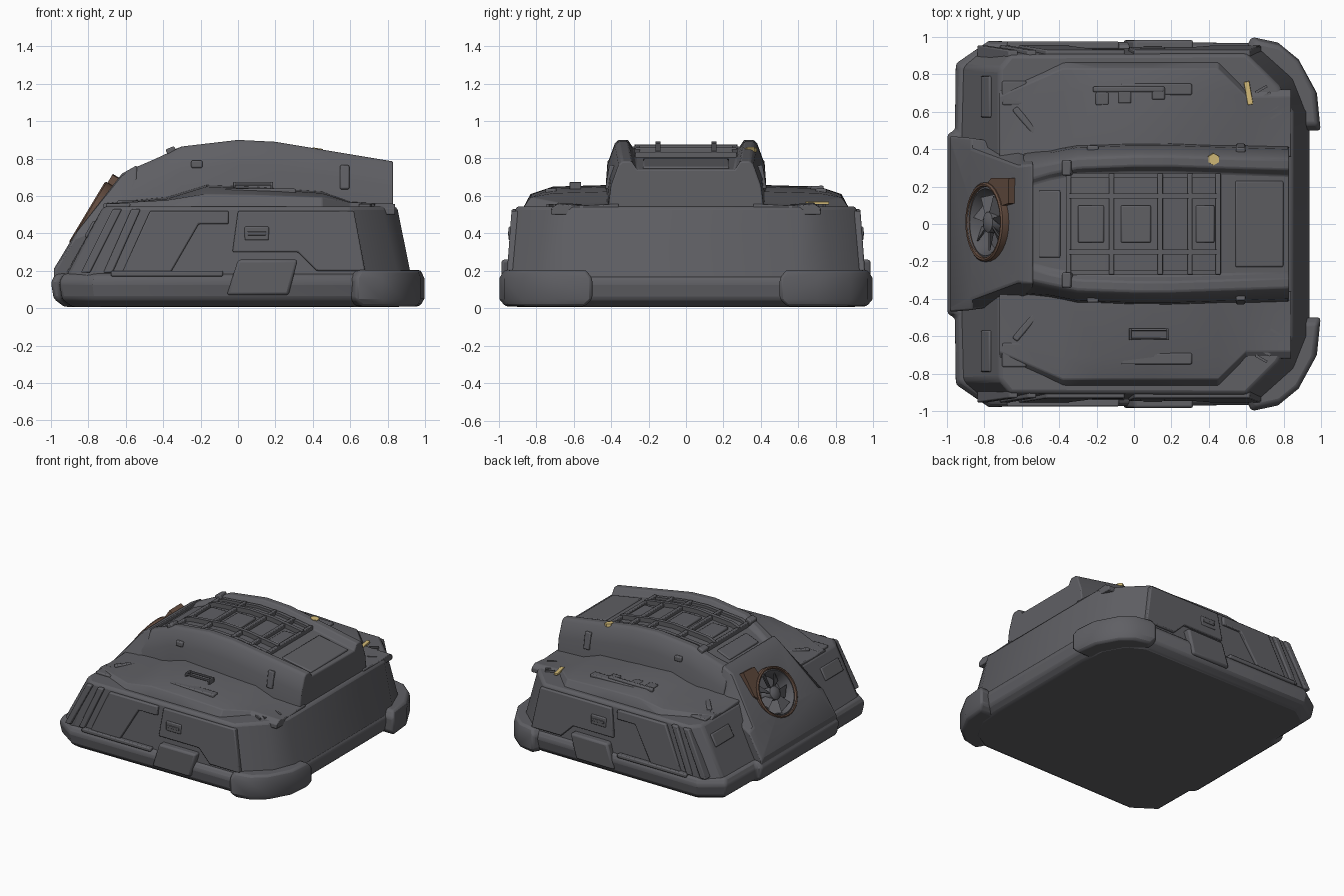
import bpy, bmesh, math
from mathutils import Matrix, Vector

if "Cube" in bpy.data.objects:
    bpy.data.objects.remove(bpy.data.objects["Cube"])


def material(name, rgb):
    m = bpy.data.materials.new(name)
    m.diffuse_color = (*rgb, 1)
    m.use_nodes = True
    m.node_tree.nodes["Principled BSDF"].inputs["Base Color"].default_value = m.diffuse_color
    return m


GREY = material("dark grey armour", (0.115, 0.115, 0.127))
BROWN = material("rust brown", (0.13, 0.075, 0.052))
YELLOW = material("pale yellow", (0.66, 0.50, 0.19))


def finish(name, bm, mat, bevel=0.0, matrix=None):
    bmesh.ops.recalc_face_normals(bm, faces=bm.faces)
    me = bpy.data.meshes.new(name)
    bm.to_mesh(me)
    bm.free()
    me.materials.append(mat)
    ob = bpy.data.objects.new(name, me)
    bpy.context.collection.objects.link(ob)
    if matrix:
        ob.matrix_world = matrix
    if bevel:
        b = ob.modifiers.new("bevel", 'BEVEL')
        b.width, b.segments, b.limit_method = bevel, 2, 'ANGLE'
        b.angle_limit = math.radians(35)
    return ob


def loft(name, rings, mat=GREY, bevel=0.0, matrix=None):
    """Closed skin through rings of equal point count."""
    bm = bmesh.new()
    vs = [[bm.verts.new(p) for p in r] for r in rings]
    n = len(rings[0])
    for a, b in zip(vs, vs[1:]):
        for i in range(n):
            bm.faces.new((a[i], a[(i + 1) % n], b[(i + 1) % n], b[i]))
    bm.faces.new(vs[0])
    bm.faces.new(vs[-1])
    return finish(name, bm, mat, bevel, matrix)


def box(name, c, s, mat=GREY, bevel=0.008, rot=None):
    bm = bmesh.new()
    bmesh.ops.create_cube(bm, size=1)
    bmesh.ops.scale(bm, vec=s, verts=bm.verts)
    m = Matrix.Translation(c)
    if rot:
        m = m @ Matrix.Rotation(math.radians(rot[0]), 4, rot[1])
    return finish(name, bm, mat, bevel, m)


def mirror_outline(half):
    return half + [(x, -y) for x, y in reversed(half)]


def lerp_table(table, x, col):
    for a, b in zip(table, table[1:]):
        if a[0] <= x <= b[0]:
            t = (x - a[0]) / (b[0] - a[0])
            return a[col] + t * (b[col] - a[col])


# Skid base
half = [(0.94, 0.5), (0.93, 0.68), (0.82, 0.88), (0.65, 0.97), (-0.78, 0.98),
        (-0.955, 0.86), (-0.96, 0.5), (-1.0, 0.48)]
outline = mirror_outline(half)
loft("skid_base", [[(x * k, y * k, z) for x, y in outline]
                   for k, z in ((0.93, 0.008), (0.985, 0.05), (1, 0.14), (0.975, 0.185))], bevel=0.015)

# Main hull with sloping walls
low = mirror_outline([(0.93, 0.6), (0.86, 0.78), (0.68, 0.94), (-0.8, 0.945), (-0.93, 0.84), (-0.94, 0.45)])
high = mirror_outline([(0.85, 0.6), (0.77, 0.74), (0.6, 0.91), (-0.66, 0.905), (-0.72, 0.83), (-0.72, 0.45)])
hull = loft("main_hull", [[(x, y, 0.15) for x, y in low], [(x, y, 0.545) for x, y in high]], bevel=0.02)

# Nose cowl that carries the fan
nose_rows = [(-0.985, 0.47, 0.45, 0.21), (-0.87, 0.46, 0.40, 0.40),
             (-0.62, 0.42, 0.31, 0.72), (-0.54, 0.40, 0.32, 0.765)]
nose = loft("nose_cowl", [[(x, -wb, 0.1), (x, -wb, min(h, 0.5) - 0.02), (x, -wt, h),
                           (x, wt, h), (x, wb, min(h, 0.5) - 0.02), (x, wb, 0.1)]
                          for x, wb, wt, h in nose_rows], bevel=0.01)

# Raised spine: x, base width, top width, rail inside, rail height, deck height
spine = [(-0.59, .39, .31, .22, .735, .715), (-0.45, .40, .34, .26, .795, .77),
         (-0.30, .43, .37, .29, .865, .83), (0, .44, .38, .30, .90, .855),
         (.2, .44, .38, .30, .89, .845), (.5, .43, .37, .29, .84, .80), (.83, .42, .36, .28, .785, .74)]
rings = []
for x, wb, wt, wi, h, d in spine:
    side = [(wb, 0.5), (wb - 0.02, h - 0.13), (wt, h - 0.02), (wt - 0.02, h), (wi + 0.01, h), (wi - 0.02, d)]
    rings.append([(x, y, z) for y, z in side] + [(x, -y, z) for y, z in reversed(side)])
loft("raised_spine", rings, bevel=0.008)


def deck(x):
    return lerp_table(spine, x, 5)


# Deck lattice over the spine
for y in (-0.26, -0.15, 0.15, 0.26):
    hgt = 0.035 if abs(y) < 0.2 else 0.02
    loft("deck_long_bar", [[(x, y - .014, deck(x) - .03), (x, y + .014, deck(x) - .03),
                            (x, y + .014, deck(x) + hgt), (x, y - .014, deck(x) + hgt)]
                           for x in (-0.36, -0.3, 0, 0.2, 0.46)])
for x in (-0.35, -0.12, 0.14, 0.3, 0.45):
    box("deck_cross_bar", (x, 0, deck(x) + 0.003), (0.028, 0.54, 0.05), bevel=0.005)
for x, w in ((-0.23, 0.14), (0.01, 0.16), (0.38, 0.1)):
    box("deck_hatch", (x, 0, deck(x)), (w, 0.2, 0.024))
box("rear_deck_plate", (0.67, 0, deck(0.67)), (0.26, 0.46, 0.02), rot=(10, 'Y'))
box("front_deck_plate", (-0.45, 0, deck(-0.45)), (0.12, 0.36, 0.02), rot=(-22, 'Y'))
box("cowl_ridge", (-0.355, 0.3, 0.835), (0.05, 0.08, 0.05), rot=(-22, 'Y'))
box("cowl_ridge", (-0.355, -0.3, 0.835), (0.05, 0.08, 0.05), rot=(-22, 'Y'))

# Shoulder decks: x, height
shoulder = [(-0.72, .55), (-0.38, .585), (-0.17, .65), (0.1, .64), (0.45, .615), (0.6, .562), (0.84, .548)]
wall_plates = {
    "rear_wall_plate": [(-0.03, .3), (0.32, .3), (0.42, .2), (0.68, .2), (0.62, .52), (0.0, .52)],
    "middle_wall_plate": [(-0.62, .19), (-0.36, .19), (-0.21, .45), (-0.05, .45), (-0.05, .52), (-0.47, .52)],
    "front_corner_rib": [(-0.84, .19), (-0.79, .19), (-0.62, .53), (-0.67, .53)],
    "front_wall_frame": [(-0.72, .19), (-0.67, .19), (-0.52, .53), (-0.57, .53)],
}
bumper = [(0.998, .5), (0.978, .7), (0.88, .88), (0.77, .97), (0.63, 1.0), (0.59, .93), (0.74, .8), (0.84, .5)]
for s in (1, -1):
    rows = []
    for x, h in shoulder:
        out = 0.87 if -0.5 < x < 0.5 else 0.72
        rows.append([(x, s * y, z) for y, z in
                     ((.36, .5), (.36, h + .01), (out - .16, h), (out - .04, (h + .55) / 2 + .01), (out, .535), (out, .5))])
    loft("shoulder_deck", rows, bevel=0.006)
    # Rounded rear corner bumper
    mid = Vector((0.84, s * 0.78, 0))
    loft("rear_corner_bumper",
         [[(mid.x + (x - mid.x) * k, mid.y + (s * y - mid.y) * k, z) for x, y in bumper]
          for k, z in ((0.85, 0.01), (1, 0.05), (1, 0.16), (0.88, 0.205))], bevel=0.015)
    # Armour plates on the side walls, leaning with the wall
    for name, poly in wall_plates.items():
        loft(name, [[(x, s * (0.97 - 0.075 * z - t), z) for x, z in poly] for t in (0, 0.07)], bevel=0.008)
    loft("side_step", [[(x, s * y, z) for x, z in ((-.06, .07), (.27, .07), (.32, .26), (.0, .26))]
                       for y in (0.9, 0.985)], bevel=0.015)
    box("side_vent", (0.1, s * 0.932, 0.4), (0.13, 0.03, 0.075))
    box("vent_slot", (0.1, s * 0.944, 0.4), (0.1, 0.014, 0.02), bevel=0.003)
    box("skid_rail", (-0.38, s * 0.955, 0.185), (0.6, 0.04, 0.03))
    box("spine_side_plate", (0.57, s * 0.405, 0.7), (0.05, 0.03, 0.13), rot=(s * 10, 'X'))
    box("spine_side_latch", (-0.22, s * 0.405, 0.77), (0.06, 0.03, 0.04))
    # Shoulder fittings and slatted vents
    box("shoulder_panel", (0.12, s * 0.72, 0.622), (0.38, 0.06, 0.035))
    for i in range(5):
        box("corner_slat", (0.68 + 0.02 * i, s * (0.72 - 0.035 * i), 0.546), (0.07, 0.014, 0.025),
            bevel=0, rot=(s * 30, 'Z'))
    box("front_corner_block", (-0.64, s * 0.7, 0.545), (0.13, 0.13, 0.03))
    box("front_corner_step", (-0.785, s * 0.68, 0.42), (0.03, 0.22, 0.1), rot=(29, 'Y'))
    box("front_diagonal_fin", (-0.58, s * 0.55, 0.555), (0.18, 0.035, 0.04), rot=(s * -50, 'Z'))

# Grab handle on the near shoulder, equipment on the far one
for y in (-0.565, -0.615):
    box("grab_handle_bar", (0.08, y, 0.665), (0.2, 0.012, 0.016), bevel=0.004)
for x in (-0.02, 0.18):
    box("grab_handle_post", (x, -0.59, 0.655), (0.014, 0.062, 0.04), bevel=0.004)
box("equipment_rail", (-0.03, 0.72, 0.64), (0.38, 0.03, 0.03))
for x, y in ((-0.17, 0.67), (-0.05, 0.68), (0.13, 0.70)):
    box("equipment_box", (x, y, 0.638), (0.07, 0.07, 0.03))

# Tilted fan in the nose; local z points out of the fan
fan_m = Matrix.Translation((-0.782, 0.01, 0.5)) @ Matrix.Rotation(math.radians(-59), 4, 'Y')
N = 32


def circle(r, z):
    return [(0.9 * r * math.cos(2 * math.pi * i / N), r * math.sin(2 * math.pi * i / N), z) for i in range(N)]


cutter = loft("fan_cutter", [circle(0.19, -0.1), circle(0.19, 0.2)], matrix=fan_m)
cutter.hide_render = True
cutter.display_type = 'WIRE'
cutter.hide_set(True)
for ob in (hull, nose):
    b = ob.modifiers.new("fan_hole", 'BOOLEAN')
    b.operation, b.object, b.solver = 'DIFFERENCE', cutter, 'EXACT'
loft("fan_ring", [circle(0.2, -0.09), circle(0.215, -0.03), circle(0.212, 0.022), circle(0.203, 0.03),
                  circle(0.193, 0.028), circle(0.188, 0.01), circle(0.188, -0.085)], BROWN, matrix=fan_m)
# Grey inner duct, back plate, hub and blades
loft("fan_duct", [circle(0.19, -0.085), circle(0.19, 0.012), circle(0.18, 0.015),
                  circle(0.165, -0.03), circle(0.16, -0.085)], matrix=fan_m)
loft("fan_hub", [circle(0.06, -0.085), circle(0.055, 0.0), circle(0.025, 0.015)], matrix=fan_m)
for i in range(7):
    rot = fan_m @ Matrix.Rotation(2 * math.pi * i / 7, 4, 'Z')
    loft("fan_blade", [[(r, -w, -.06), (r, w, -.01), (r, w, 0), (r, -w, -.05)]
                       for r, w in ((0.045, 0.018), (0.145, 0.042))], matrix=rot)
# Brown corner plate beside the ring, flush with the cowl
arc = [(0.18 * math.cos(a), 0.205 * math.sin(a)) for a in (math.radians(d) for d in (85, 65, 45, 25))]
plate = arc + [(0.24, 0.1), (0.245, 0.235), (0.06, 0.235)]
loft("fan_corner_plate", [[(u, v, z) for u, v in plate] for z in (-0.05, 0.016)], BROWN, matrix=fan_m)

# Yellow markers
bm = bmesh.new()
bmesh.ops.create_cone(bm, cap_ends=True, segments=6, radius1=0.034, radius2=0.032, depth=0.02)
finish("yellow_rail_marker", bm, YELLOW, 0,
       Matrix.Translation((0.425, 0.346, 0.846)) @ Matrix.Rotation(math.radians(9), 4, 'Y'))
box("yellow_shoulder_strip", (0.612, 0.7, 0.562), (0.03, 0.125, 0.016), YELLOW, 0.003, rot=(10, 'Z'))

# Smooth shading with sharp edges kept
bpy.ops.object.select_all(action='DESELECT')
for ob in bpy.context.scene.objects:
    if ob is not cutter:
        ob.select_set(True)
        bpy.context.view_layer.objects.active = ob
bpy.ops.object.shade_smooth_by_angle(angle=math.radians(30))
